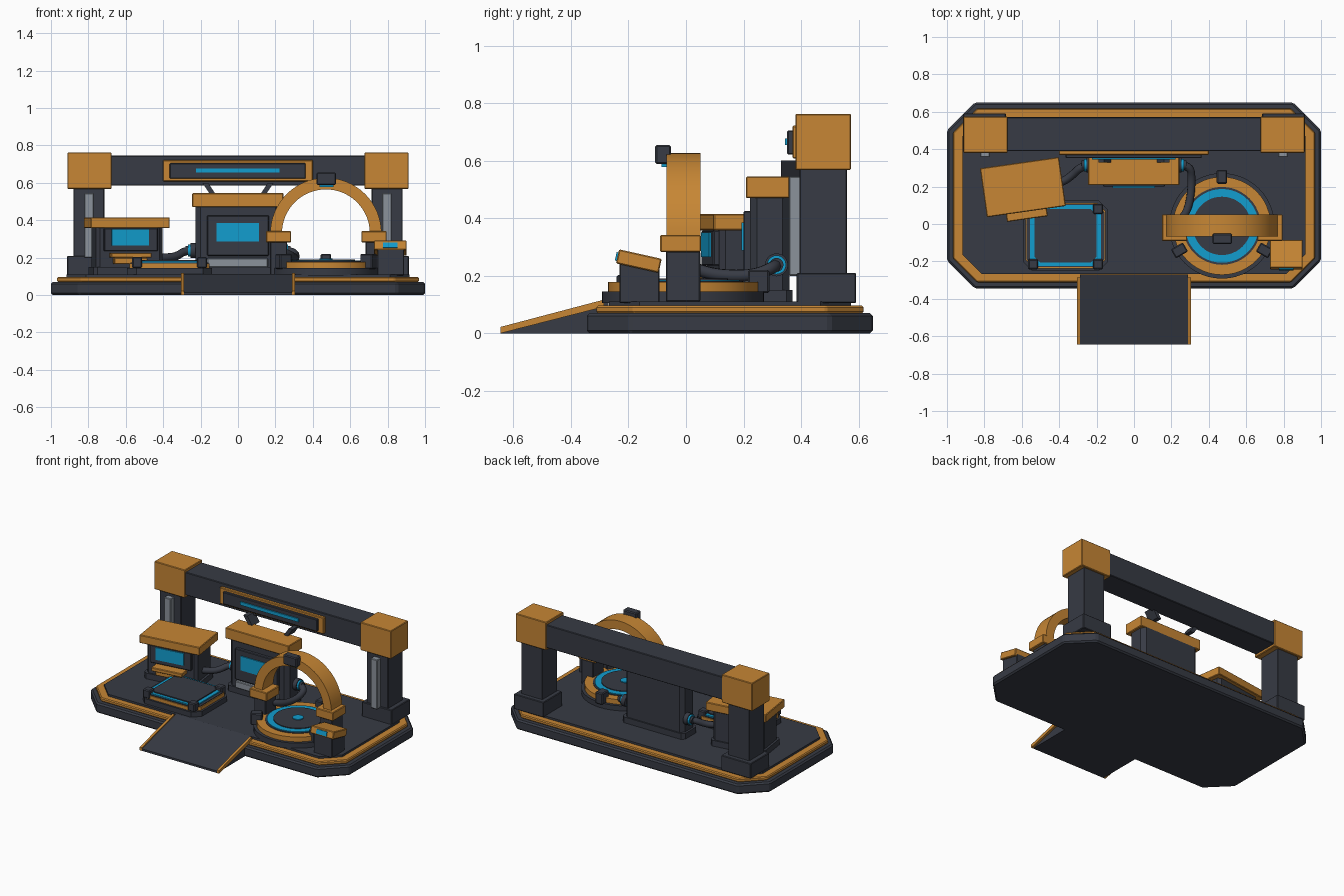
import bpy, bmesh, math
from mathutils import Matrix, Vector

if "Cube" in bpy.data.objects:
    bpy.data.objects.remove(bpy.data.objects["Cube"])


def material(name, rgb):
    m = bpy.data.materials.new(name)
    m.diffuse_color = (*rgb, 1)
    m.use_nodes = True
    m.node_tree.nodes["Principled BSDF"].inputs["Base Color"].default_value = m.diffuse_color
    return m


ORANGE = material("orange paint", (0.57, 0.24, 0.035))
DARK = material("dark slate", (0.038, 0.043, 0.058))
CYAN = material("cyan glow", (0.006, 0.34, 0.62))
GRAY = material("steel gray", (0.26, 0.29, 0.33))


def finish(name, bm, mat, bevel=0.0, smooth=False, matrix=None):
    bmesh.ops.recalc_face_normals(bm, faces=bm.faces)
    if matrix is not None:
        bm.transform(matrix)
    me = bpy.data.meshes.new(name)
    bm.to_mesh(me)
    bm.free()
    me.materials.append(mat)
    ob = bpy.data.objects.new(name, me)
    bpy.context.collection.objects.link(ob)
    if bevel:
        mod = ob.modifiers.new("bevel", "BEVEL")
        mod.width = bevel
        mod.segments = 1
    if smooth:
        bpy.ops.object.select_all(action='DESELECT')
        ob.select_set(True)
        bpy.context.view_layer.objects.active = ob
        bpy.ops.object.shade_smooth_by_angle(angle=math.radians(35))
    return ob


def box(name, x, y, z, mat, bevel=0.004, matrix=None):
    """Box from (min, max) pairs."""
    bm = bmesh.new()
    bmesh.ops.create_cube(bm, size=1)
    for v in bm.verts:
        v.co = Vector([(a + b) / 2 + c * (b - a) for (a, b), c in zip((x, y, z), v.co)])
    return finish(name, bm, mat, bevel, matrix=matrix)


def extrude(name, pts, vec, mat, bevel=0.0, matrix=None):
    bm = bmesh.new()
    f = bm.faces.new([bm.verts.new(p) for p in pts])
    r = bmesh.ops.extrude_face_region(bm, geom=[f])
    bmesh.ops.translate(bm, vec=vec, verts=[g for g in r["geom"] if isinstance(g, bmesh.types.BMVert)])
    return finish(name, bm, mat, bevel, matrix=matrix)


def slab(name, x, y, z, cut, mat, bevel=0.0, matrix=None):
    """Plate with four chamfered corners."""
    (a, b), (c, d) = x, y
    pts = [(a + cut, c), (b - cut, c), (b, c + cut), (b, d - cut),
           (b - cut, d), (a + cut, d), (a, d - cut), (a, c + cut)]
    return extrude(name, [(px, py, z[0]) for px, py in pts], (0, 0, z[1] - z[0]), mat, bevel, matrix)


def disc(name, center, r, z, mat, n=48):
    bm = bmesh.new()
    bmesh.ops.create_cone(bm, cap_ends=True, segments=n, radius1=r, radius2=r, depth=z[1] - z[0])
    return finish(name, bm, mat, smooth=True,
                  matrix=Matrix.Translation((*center, (z[0] + z[1]) / 2)))


def hose(name, pts, r):
    cu = bpy.data.curves.new(name, 'CURVE')
    cu.dimensions = '3D'
    cu.bevel_depth = r
    cu.bevel_resolution = 2
    cu.resolution_u = 6
    cu.use_fill_caps = True
    sp = cu.splines.new('NURBS')
    sp.points.add(len(pts) - 1)
    for p, co in zip(sp.points, pts):
        p.co = (*co, 1)
    sp.order_u = 3
    sp.use_endpoint_u = True
    cu.materials.append(DARK)
    bpy.context.collection.objects.link(bpy.data.objects.new(name, cu))


# Platform layers
slab("platform_base", (-1, 1), (-.345, .65), (0, .07), .15, DARK, .01)
slab("platform_trim", (-.968, .968), (-.312, .618), (.07, .096), .13, ORANGE, .006)
slab("platform_deck", (-.918, .918), (-.267, .573), (.09, .11), .105, DARK)

# Entry ramp with side rails
extrude("ramp", [(-.29, -.645, 0), (-.29, -.27, 0), (-.29, -.27, .113), (-.29, -.29, .108), (-.29, -.645, .014)],
        (.58, 0, 0), DARK)
for s in (-1, 1):
    extrude("ramp_rail", [(s * .289, -.645, .0), (s * .289, -.285, .092), (s * .289, -.285, .117), (s * .289, -.645, .022)],
            (s * .017, 0, 0), ORANGE)

# Gantry posts, caps and beam
for s in (-1, 1):
    def mx(a, b):
        return tuple(sorted((s * a, s * b)))
    box("post_foot", mx(.685, .913), (.385, .592), (.105, .21), DARK)
    box("post_column", mx(.715, .88), (.395, .56), (.2, .58), DARK)
    box("post_strip", mx(.77, .822), (.358, .4), (.2, .545), GRAY)
    box("post_cap", mx(.676, .912), (.38, .574), (.568, .763), ORANGE)
box("gantry_beam", (-.69, .69), (.39, .57), (.585, .745), DARK)

# Beam sign
box("sign_frame", (-.402, .4), (.37, .395), (.608, .722), ORANGE)
box("sign_panel", (-.365, .362), (.352, .375), (.622, .706), DARK)
box("sign_light", (-.225, .222), (.344, .355), (.655, .678), CYAN, 0)

# Centre kiosk
slab("kiosk_base", (-.24, .24), (.21, .37), (.105, .15), .02, DARK)
slab("kiosk_body", (-.226, .226), (.222, .36), (.11, .475), .025, DARK)
box("kiosk_roof", (-.245, .243), (.208, .36), (.47, .545), ORANGE)
box("kiosk_screen_frame", (-.165, .165), (.2, .23), (.21, .425), DARK)
box("kiosk_screen", (-.115, .112), (.193, .202), (.287, .386), CYAN, 0)
box("kiosk_vent", (-.165, .16), (.202, .23), (.15, .197), GRAY)
for s in (-1, 1):
    extrude("kiosk_strut", [(s * .12, .33, .54), (s * .15, .33, .54), (s * .19, .33, .6), (s * .16, .33, .6)],
            (0, .08, 0), DARK)
    # Side hose sockets
    for nm, r, d, mat in (("socket_ring", .04, .03, DARK), ("socket_glow", .033, .042, CYAN), ("socket_core", .024, .055, DARK)):
        bm = bmesh.new()
        bmesh.ops.create_cone(bm, cap_ends=True, segments=20, radius1=r, radius2=r, depth=d)
        finish(nm, bm, mat, smooth=True,
               matrix=Matrix.Translation((s * (.225 + d / 2), .315, .238)) @ Matrix.Rotation(math.pi / 2, 4, 'Y'))

# Hoses
hose("right_hose", [(.23, .315, .238), (.3, .315, .235), (.31, .24, .2), (.3, .12, .2), (.27, .04, .22), (.24, .02, .23)], .022)
hose("left_hose", [(-.23, .315, .238), (-.28, .31, .24), (-.33, .26, .205), (-.39, .22, .2), (-.45, .2, .2)], .022)

# Left kiosk, turned slightly
T = Matrix.Translation((-.594, .197, 0)) @ Matrix.Rotation(math.radians(8.1), 4, 'Z')
slab("side_kiosk_base", (-.195, .195), (-.115, .115), (.105, .15), .02, DARK, matrix=T)
slab("side_kiosk_body", (-.18, .18), (-.105, .105), (.11, .365), .02, DARK, matrix=T)
box("side_kiosk_roof", (-.213, .213), (-.132, .132), (.358, .415), ORANGE, matrix=T)
box("side_kiosk_screen_frame", (-.14, .15), (-.125, -.09), (.235, .358), DARK, matrix=T)
box("side_kiosk_screen", (-.1, .1), (-.132, -.123), (.265, .35), CYAN, 0, matrix=T)
box("side_kiosk_tray", (-.11, .11), (-.172, -.1), (.2, .226), ORANGE, matrix=T)
box("side_kiosk_tray_leg", (-.09, .09), (-.15, -.1), (.165, .2), ORANGE, matrix=T)

# Square pad, stacked from the deck upward
for nm, hx, hy, z, cut, mat in (("pad_base", .228, .188, (.105, .145), .05, DARK),
                                ("pad_trim", .214, .175, (.145, .168), .045, ORANGE),
                                ("pad_shelf", .208, .169, (.168, .173), .043, DARK),
                                ("pad_light", .19, .163, (.173, .181), .035, CYAN),
                                ("pad_top", .165, .143, (.18, .188), .03, DARK)):
    slab(nm, (-.366 - hx, -.366 + hx), (-.062 - hy, -.062 + hy), z, cut, mat)
for sx in (-1, 1):
    for sy in (-1, 1):
        cx, cy = -.366 + sx * .173, -.067 + sy * .148
        box("pad_corner", (cx - .027, cx + .027), (cy - .027, cy + .027), (.145, .203), DARK, .006)

# Round pad
C = (.47, -.01)
for nm, r, z, mat in (("ring_base", .282, (.105, .145), DARK), ("ring_trim", .262, (.145, .178), ORANGE),
                      ("ring_shelf", .208, (.17, .181), DARK), ("ring_light", .197, (.175, .186), CYAN),
                      ("ring_top", .156, (.18, .191), DARK), ("ring_center", .035, (.185, .196), CYAN)):
    disc(nm, C, r, z, mat)
for a in (90, 210, 330):
    M = Matrix.Translation((*C, 0)) @ Matrix.Rotation(math.radians(a), 4, 'Z')
    box("ring_clip", (.225, .3), (-.028, .028), (.14, .22), DARK, .006, M)

# Arch over the round pad
N = 32
arc = [(.47 + r * math.cos(t), -.067, .33 + r * math.sin(t))
       for r, order in ((.297, range(N + 1)), (.235, range(N, -1, -1)))
       for t in [math.pi * i / N for i in order]]
arch = extrude("arch", arc, (0, .118, 0), ORANGE)
bpy.ops.object.select_all(action='DESELECT')
arch.select_set(True)
bpy.context.view_layer.objects.active = arch
bpy.ops.object.shade_smooth_by_angle(angle=math.radians(30))
for s in (-1, 1):
    cx = .472 + s * .255
    box("arch_collar", (cx - .067, cx + .067), (-.09, .052), (.282, .342), ORANGE)
    box("arch_leg", (cx - .045, cx + .045), (-.07, .05), (.11, .285), DARK)
box("arch_sensor", (.42, .524), (-.107, -.052), (.588, .655), DARK, .006)
box("arch_sensor_light", (.435, .51), (-.085, -.06), (.578, .59), CYAN, 0)

# Control console with tilted top
box("console_body", (.745, .888), (-.232, -.092), (.105, .245), DARK)
K = Matrix.Translation((.814, -.164, .251)) @ Matrix.Rotation(math.radians(-12.5), 4, 'X')
box("console_top", (-.088, .088), (-.076, .076), (-.025, .025), ORANGE, matrix=K)
box("console_screen", (-.04, .04), (-.082, -.074), (-.016, .014), CYAN, 0, matrix=K)
